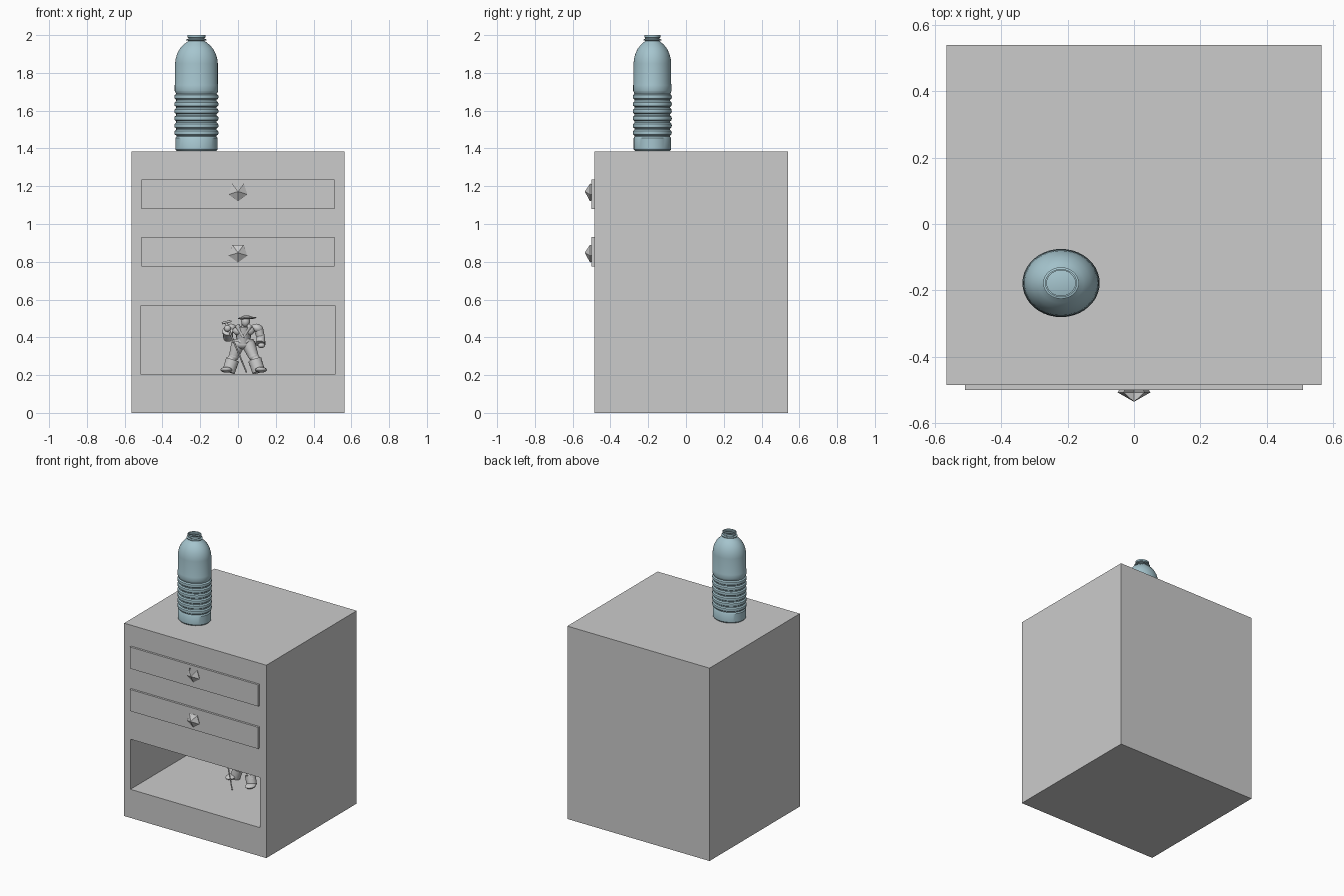
import bpy, bmesh, math
from mathutils import Vector, Matrix

if "Cube" in bpy.data.objects:
    bpy.data.objects.remove(bpy.data.objects["Cube"])


def finish(name, bm, smooth=None, mat=None):
    bmesh.ops.recalc_face_normals(bm, faces=bm.faces)
    me = bpy.data.meshes.new(name)
    bm.to_mesh(me)
    bm.free()
    ob = bpy.data.objects.new(name, me)
    bpy.context.collection.objects.link(ob)
    if mat:
        me.materials.append(mat)
    if smooth:
        bpy.ops.object.select_all(action='DESELECT')
        ob.select_set(True)
        bpy.context.view_layer.objects.active = ob
        bpy.ops.object.shade_smooth_by_angle(angle=math.radians(smooth))
    return ob


def box_bm(lo, hi):
    lo, hi = Vector(lo), Vector(hi)
    bm = bmesh.new()
    m = Matrix.Translation((lo + hi) / 2) @ Matrix.Diagonal((*(hi - lo), 1))
    bmesh.ops.create_cube(bm, size=1, matrix=m)
    return bm


def ball(name, loc, size, tilt=0):
    bm = bmesh.new()
    m = Matrix.Translation(loc) @ Matrix.Rotation(tilt, 4, 'Y') @ Matrix.Diagonal((*size, 1))
    bmesh.ops.create_uvsphere(bm, u_segments=14, v_segments=8, radius=1, matrix=m)
    return finish(name, bm, 40)


def limb(name, a, b, r1, r2, depth=1.0):
    a, b = Vector(a), Vector(b)
    bm = bmesh.new()
    m = (Matrix.Translation((a + b) / 2) @ (b - a).to_track_quat('Z', 'Y').to_matrix().to_4x4()
         @ Matrix.Diagonal((1, depth, 1, 1)))
    bmesh.ops.create_cone(bm, cap_ends=True, segments=14, radius1=r1, radius2=r2,
                          depth=(b - a).length, matrix=m)
    return finish(name, bm, 40)


# Cabinet: box with a recessed open shelf in the front
FRONT, W = -0.485, 0.565
bm = box_bm((-W, FRONT, 0), (W, 0.54, 1.385))
bm.normal_update()
face = min(bm.faces, key=lambda f: f.calc_center_median().y)
bmesh.ops.inset_individual(bm, faces=[face], thickness=0.05)
mid = face.calc_center_median().z
for v in face.verts:
    v.co.x = math.copysign(0.515, v.co.x)
    v.co.z = 0.565 if v.co.z > mid else 0.205
inner = bmesh.ops.extrude_discrete_faces(bm, faces=[face])['faces'][0]
for v in inner.verts:
    v.co.y = 0.49
finish("cabinet", bm)


# Drawer fronts with faceted knobs (the upper knob has an open top facet)
def knob(name, z, r, open_top):
    bm = bmesh.new()
    tip = bm.verts.new((0, -0.536, z))
    ring, back = [], []
    for i in range(5):
        a = math.radians(-90 + 72 * i)
        c, s = math.cos(a) * r, math.sin(a) * r
        ring.append(bm.verts.new((c, -0.508, z + s)))
        back.append(bm.verts.new((c * 0.9, -0.499, z + s * 0.9)))
    for i in range(5):
        j = (i + 1) % 5
        if not (open_top and i == 2):
            bm.faces.new((tip, ring[i], ring[j]))
            bm.faces.new((ring[i], back[i], back[j], ring[j]))
    finish(name, bm)


for label, z0, kz, is_top in (("upper", 1.08, 1.172, True), ("lower", 0.775, 0.848, False)):
    finish(label + "_drawer", box_bm((-0.51, -0.5, z0), (0.51, FRONT + 0.002, z0 + 0.155)))
    knob(label + "_knob", kz, 0.052, is_top)

# Bottle: lathed oval shell with ribs, dome and open neck
blue = bpy.data.materials.new("bottle_blue")
blue.diffuse_color = (0.38, 0.56, 0.62, 1)
blue.use_nodes = True
blue.node_tree.nodes["Principled BSDF"].inputs["Base Color"].default_value = blue.diffuse_color
profile = [(0.012, 1.402), (0.03, 1.400), (0.07, 1.393), (0.085, 1.386), (0.104, 1.386),
           (0.112, 1.395), (0.112, 1.455), (0.106, 1.463)]
for i in range(6):
    z = 1.468 + i * 0.038
    profile += [(0.107, z), (0.115, z + 0.006), (0.1165, z + 0.015),
                (0.115, z + 0.024), (0.107, z + 0.031)]
profile += [(0.113, 1.70), (0.115, 1.705), (0.115, 1.735), (0.113, 1.742), (0.113, 1.85),
            (0.110, 1.875), (0.102, 1.902), (0.088, 1.928), (0.068, 1.95), (0.047, 1.966),
            (0.043, 1.970), (0.054, 1.972), (0.054, 1.977), (0.043, 1.980),
            (0.043, 1.985), (0.048, 1.988), (0.048, 2.0), (0.043, 2.0)]
bm = bmesh.new()
N = 40
rings = [[bm.verts.new((-0.22 + r * math.cos(2 * math.pi * k / N),
                        -0.178 + 0.883 * r * math.sin(2 * math.pi * k / N), z))
          for k in range(N)] for r, z in profile]
for a, b in zip(rings, rings[1:]):
    for k in range(N):
        bm.faces.new((a[k], a[(k + 1) % N], b[(k + 1) % N], b[k]))
bm.faces.new(rings[0])
finish("bottle", bm, 35, blue)

# Figurine standing in the shelf: legs and flared boots
for side, foot, knee, hip in (
        ("left", (-0.05, 0.04, 0.225), (-0.022, 0.045, 0.30), (0.0, 0.04, 0.365)),
        ("right", (0.11, -0.0, 0.225), (0.082, 0.015, 0.30), (0.055, 0.03, 0.365))):
    out = -0.012 if side == "left" else 0.012
    f, k = Vector(foot), Vector(knee)
    limb(side + "_thigh", hip, knee, 0.037, 0.027)
    ball(side + "_knee", knee, (0.028, 0.028, 0.026))
    limb(side + "_shin", knee, f + Vector((0, 0, 0.035)), 0.025, 0.022)
    limb(side + "_boot", f + Vector((0, 0, -0.008)), f.lerp(k, 0.75), 0.034, 0.036)
    ball(side + "_boot_toe", f + Vector((out, -0.03, 0.003)), (0.032, 0.045, 0.015))

# Torso, belt, open shirt and collar
limb("torso", (0.028, 0.035, 0.365), (0.03, 0.035, 0.455), 0.048, 0.068, 0.7)
ball("hips", (0.028, 0.035, 0.365), (0.058, 0.042, 0.03))
limb("belt", (0.028, 0.033, 0.375), (0.028, 0.033, 0.39), 0.058, 0.056, 0.8)
for s in (-1, 1):
    ball("chest", (0.03 + s * 0.026, 0.005, 0.435), (0.032, 0.024, 0.025))
    limb("shirt_lapel", (0.028, -0.018, 0.40), (0.03 + s * 0.035, -0.01, 0.465), 0.006, 0.014)
    ball("shoulder", (0.03 + s * 0.072, 0.035, 0.448), (0.033, 0.03, 0.023), s * 0.35)

# Arms, cuffs and hands
limb("right_upper_arm", (0.108, 0.035, 0.445), (0.122, 0.035, 0.395), 0.025, 0.021)
limb("right_forearm", (0.122, 0.035, 0.40), (0.118, 0.01, 0.365), 0.022, 0.027)
ball("right_hand", (0.124, 0.0, 0.357), (0.02, 0.02, 0.014))
limb("left_upper_arm", (-0.045, 0.03, 0.445), (-0.055, 0.0, 0.395), 0.025, 0.022)
limb("left_forearm", (-0.052, 0.0, 0.398), (-0.055, -0.055, 0.435), 0.026, 0.028)
ball("left_hand", (-0.055, -0.07, 0.447), (0.019, 0.018, 0.018))

# Sword with guard, resting point-down
limb("sword_blade", (-0.055, -0.07, 0.455), (0.045, -0.13, 0.215), 0.005, 0.004)
limb("sword_grip", (-0.066, -0.064, 0.482), (-0.05, -0.073, 0.445), 0.008, 0.008)
limb("sword_guard", (-0.085, -0.07, 0.475), (-0.035, -0.07, 0.487), 0.006, 0.006)

# Head with brimmed hat
limb("neck", (0.035, 0.03, 0.45), (0.038, 0.022, 0.475), 0.02, 0.018)
ball("head", (0.04, 0.012, 0.484), (0.024, 0.027, 0.03))
ball("hat_brim", (0.048, 0.015, 0.502), (0.052, 0.05, 0.007), -0.05)
ball("hat_crown", (0.044, 0.018, 0.504), (0.028, 0.03, 0.013))
